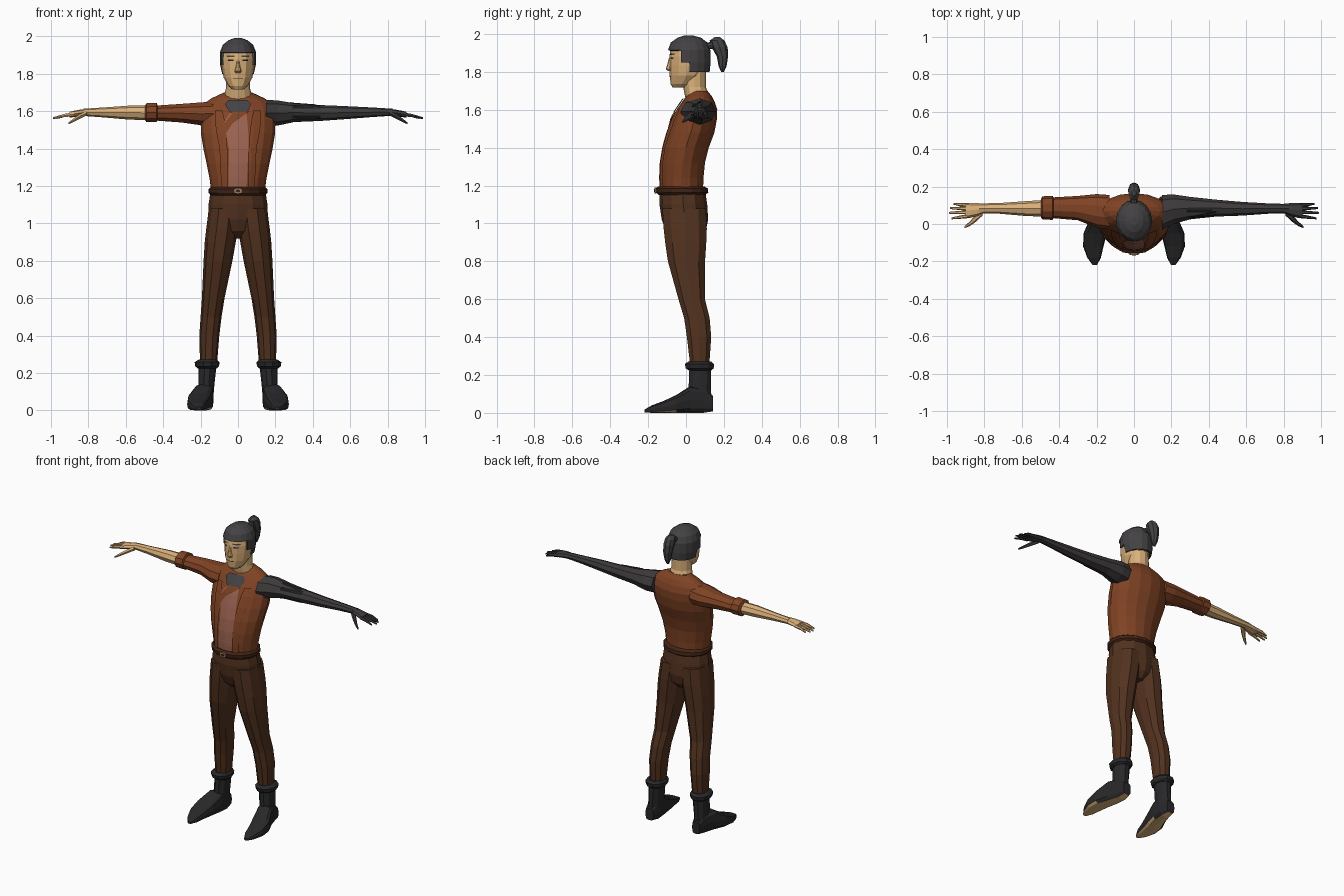
import bpy, bmesh, math
from mathutils import Vector
from mathutils.bvhtree import BVHTree


def material(name, r, g, b):
    m = bpy.data.materials.new(name)
    lin = [((c / 255 + 0.055) / 1.055) ** 2.4 for c in (r, g, b)]
    m.diffuse_color = (*lin, 1)
    return m


SKIN = material("skin", 218, 176, 122)
HAIR = material("hair_grey", 68, 66, 68)
JACKET = material("jacket_rust", 128, 67, 36)
SHIRT = material("shirt_pink_brown", 154, 98, 80)
PANTS = material("trouser_brown", 82, 50, 31)
BOOT = material("boot_black", 40, 40, 42)
ARM = material("dark_arm", 62, 58, 60)
PLATE = material("plate_black", 26, 26, 28)
BELT = material("belt_brown", 66, 36, 22)
BUCKLE = material("buckle_tan", 150, 120, 85)


def finish(name, bm, mats, mirror=False):
    me = bpy.data.meshes.new(name)
    bm.to_mesh(me)
    bm.free()
    for m in mats:
        me.materials.append(m)
    ob = bpy.data.objects.new(name, me)
    bpy.context.collection.objects.link(ob)
    if mirror:
        ob.modifiers.new("mirror", 'MIRROR')
    return ob


def tube(name, axis, rows, mat, n=12, sq=1.0, side=1, mirror=False, drop=None, paint=None):
    """Loft through rounded sections: row = (position on axis, a0, a1, b0, b1)."""
    bm = bmesh.new()
    rings = []
    for t, a0, a1, b0, b1 in rows:
        ring = []
        for i in range(n):
            w = 2 * math.pi * i / n
            c, s = round(math.cos(w), 6), round(math.sin(w), 6)
            a = (a0 + a1) / 2 + (a1 - a0) / 2 * math.copysign(abs(c) ** sq, c)
            b = (b0 + b1) / 2 + (b1 - b0) / 2 * math.copysign(abs(s) ** sq, s)
            x, y, z = {'x': (t, a, b), 'y': (a, t, b), 'z': (a, b, t)}[axis]
            ring.append(bm.verts.new((x * side, y, z)))
        rings.append(ring)
    for r, q in zip(rings, rings[1:]):
        for i in range(n):
            j = (i + 1) % n
            bm.faces.new((r[i], r[j], q[j], q[i]))
    bm.faces.new(rings[0])
    bm.faces.new(rings[-1])
    bmesh.ops.recalc_face_normals(bm, faces=bm.faces)
    bm.normal_update()
    mats = [mat]
    if paint:
        mats.append(paint[1])
        for f in bm.faces:
            f.material_index = int(paint[0](f.calc_center_median(), f.normal))
    if drop:
        gone = [f for f in bm.faces if drop(f.calc_center_median(), f.normal)]
        bmesh.ops.delete(bm, geom=gone, context='FACES')
    return finish(name, bm, mats, mirror)


def sym(rows):
    """Rows (z, half width, y0, y1) for parts centred on x = 0."""
    return [(z, -h, h, y0, y1) for z, h, y0, y1 in rows]


def panel(name, rows, mat, target, lift=0.004, top=False, cols=6, mirror=False):
    """Thin plate laid on a target: row = (v, u0, u1), rising v."""
    me = target.data
    tree = BVHTree.FromPolygons([v.co for v in me.vertices], [p.vertices for p in me.polygons])
    bm = bmesh.new()
    lines = []
    for k, (a, b) in enumerate(zip(rows, rows[1:])):
        steps = max(1, math.ceil((b[0] - a[0]) / 0.02))
        for s in range(0 if k == 0 else 1, steps + 1):
            lines.append([p + (q - p) * s / steps for p, q in zip(a, b)])
    grid, last = [], Vector((0, 0, 0))
    for v, u0, u1 in lines:
        line = []
        for i in range(cols + 1):
            u = u0 + (u1 - u0) * i / cols
            start, ray = ((u, v, 3), (0, 0, -1)) if top else ((u, -1, v), (0, 1, 0))
            hit, nor, _, _ = tree.ray_cast(Vector(start), Vector(ray))
            if hit is not None:
                last = hit + nor * lift
            line.append(bm.verts.new(last))
        grid.append(line)
    for r, q in zip(grid, grid[1:]):
        for i in range(cols):
            bm.faces.new((r[i], r[i + 1], q[i + 1], q[i]))
    return finish(name, bm, [mat], mirror)


# Jacket body
torso = tube("jacket_body", 'z', sym([
    (1.17, .143, -.135, .09), (1.24, .152, -.138, .092), (1.32, .168, -.135, .10),
    (1.40, .185, -.122, .12), (1.48, .198, -.10, .15), (1.55, .200, -.075, .163),
    (1.60, .195, -.05, .165), (1.64, .182, -.022, .152), (1.67, .14, .0, .137),
    (1.70, .075, .03, .113)]), JACKET, n=16)

# Shirt, lapels and grey chest piece laid on the body
panel("shirt_front", [(1.19, -.05, .045), (1.40, -.048, .055), (1.47, -.062, .055),
                      (1.54, -.075, .05), (1.59, -.04, .045)], SHIRT, torso)
panel("lapel", [(1.19, .052, .085), (1.40, .056, .095), (1.50, .064, .115), (1.60, .08, .12)],
      JACKET, torso, lift=.009, cols=3, mirror=True)
panel("chest_piece", [(1.555, -.003, .003), (1.60, -.05, .055), (1.635, -.07, .07),
                      (1.655, -.05, .05)], HAIR, torso, lift=.008)
panel("shirt_flap", [(1.475, -.075, -.065), (1.53, -.075, -.03), (1.585, -.03, .045),
                     (1.595, -.03, .06)], JACKET, torso, lift=.009)

# Rolled sleeve on one side, bare forearm below it
tube("sleeve", 'x', [(.13, -.03, .155, 1.52, 1.655), (.20, -.02, .16, 1.522, 1.65),
                     (.30, .02, .15, 1.537, 1.642), (.44, .032, .142, 1.548, 1.632)],
     JACKET, n=10, side=-1)
tube("sleeve_cuff", 'x', [(.43, .03, .14, 1.55, 1.632), (.435, .022, .15, 1.54, 1.647),
                          (.49, .025, .148, 1.54, 1.645), (.497, .035, .135, 1.55, 1.632)],
     JACKET, n=10, side=-1)
tube("bare_forearm", 'x', [(.45, .038, .13, 1.552, 1.63), (.58, .043, .122, 1.555, 1.63),
                           (.72, .055, .112, 1.567, 1.62), (.83, .058, .11, 1.575, 1.613)],
     SKIN, n=8, side=-1)

# Dark arm on the other side with inset-looking plates
arm = tube("dark_arm", 'x', [(.15, -.03, .155, 1.52, 1.66), (.21, .0, .158, 1.523, 1.658),
                             (.30, .025, .145, 1.542, 1.643), (.44, .04, .13, 1.548, 1.633),
                             (.58, .045, .118, 1.558, 1.627), (.72, .055, .11, 1.569, 1.62),
                             (.83, .058, .107, 1.576, 1.613)], ARM, n=8)
panel("arm_plate_upper", [(1.612, .29, .44), (1.628, .29, .44)], PLATE, arm)
panel("arm_plate_lower", [(1.562, .29, .44), (1.578, .29, .44)], PLATE, arm)
panel("arm_plate_top", [(.062, .28, .42), (.08, .28, .42)], PLATE, arm, top=True)


# Hands: palm, four fingers and a thumb
def hand(label, side, mat):
    tube(label + "_palm", 'x', [(.80, .058, .108, 1.576, 1.613), (.84, .042, .112, 1.574, 1.609),
                                (.88, .032, .113, 1.568, 1.602), (.90, .034, .111, 1.567, 1.597)],
         mat, n=8, side=side)
    for i, (y, tip_y, tip_x) in enumerate([(.10, .108, .965), (.082, .085, .985),
                                           (.063, .06, .99), (.043, .03, .975)]):
        tube(f"{label}_finger_{i + 1}", 'x',
             [(.88, y - .011, y + .011, 1.572, 1.595),
              (.93, (y + tip_y) / 2 - .009, (y + tip_y) / 2 + .009, 1.567, 1.587),
              (tip_x, tip_y - .005, tip_y + .005, 1.558, 1.568)], mat, n=6, side=side)
    tube(label + "_thumb", 'x', [(.81, .045, .085, 1.575, 1.603), (.845, .012, .05, 1.558, 1.587),
                                 (.88, -.012, .012, 1.540, 1.563), (.905, -.022, -.010, 1.530, 1.542)],
         mat, n=6, side=side)


hand("bare_hand", -1, SKIN)
hand("dark_hand", 1, ARM)

# Trousers
tube("trouser_hips", 'z', sym([(.92, .04, -.06, .07), (.96, .11, -.105, .105),
                               (1.02, .160, -.128, .117), (1.10, .158, -.14, .112),
                               (1.18, .145, -.138, .10)]), PANTS)
tube("trouser_leg", 'z', [
    (.25, .112, .203, .02, .125), (.40, .10, .207, .002, .136), (.50, .088, .200, -.013, .128),
    (.60, .072, .193, -.043, .103), (.80, .03, .184, -.10, .105), (.90, .012, .178, -.115, .112),
    (.97, .0, .17, -.123, .115), (1.08, -.01, .156, -.13, .11)], PANTS, n=10, sq=.9, mirror=True)

# Belt and buckle
tube("belt", 'z', sym([(1.150, .145, -.145, .10), (1.163, .157, -.158, .118),
                       (1.184, .157, -.162, .115), (1.196, .143, -.145, .095)]), BELT, n=16)
tube("buckle", 'y', [(-.166, -.024, .024, 1.158, 1.19), (-.155, -.024, .024, 1.158, 1.19)],
     BUCKLE, n=8, sq=.6)
tube("buckle_centre", 'y', [(-.169, -.012, .012, 1.167, 1.181), (-.16, -.012, .012, 1.167, 1.181)],
     BELT, n=8, sq=.6)

# Boots with folded cuffs and pale soles
tube("boot_shaft", 'z', [(.06, .132, .215, .0, .14), (.12, .128, .212, .01, .135),
                         (.24, .115, .212, .015, .135)], BOOT, n=10, mirror=True)
tube("boot_cuff", 'z', [(.225, .112, .215, .01, .138), (.235, .102, .228, -.005, .15),
                        (.258, .098, .232, -.01, .152), (.272, .112, .21, .01, .135)],
     BOOT, n=10, mirror=True)
tube("boot_foot", 'y', [
    (-.218, .197, .222, .003, .018), (-.18, .177, .25, .0, .04), (-.12, .163, .272, .0, .062),
    (-.05, .145, .27, .0, .095), (.02, .132, .24, .0, .14), (.09, .130, .215, .0, .13),
    (.142, .145, .202, .008, .09)], BOOT, n=12, sq=.6, mirror=True,
    paint=(lambda c, n: n.z < -.7 and c.z < .02, SKIN))

# Neck and head
tube("neck", 'z', sym([(1.65, .08, .0, .12), (1.685, .074, -.008, .118), (1.72, .065, -.015, .105),
                       (1.80, .062, -.02, .105)]), SKIN)
head = tube("head", 'z', sym([
    (1.717, .03, -.07, .0), (1.735, .052, -.081, .04), (1.78, .077, -.086, .09),
    (1.83, .086, -.088, .112), (1.88, .089, -.088, .118), (1.93, .082, -.08, .105),
    (1.97, .05, -.045, .075)]), SKIN)
tube("nose", 'z', sym([(1.805, .014, -.095, -.07), (1.815, .018, -.107, -.07),
                       (1.84, .011, -.099, -.07), (1.875, .007, -.09, -.07)]), SKIN, n=8)
panel("eye", [(1.868, .025, .05), (1.876, .022, .053)], PLATE, head, lift=.002, mirror=True)
panel("eyebrow", [(1.889, .016, .055), (1.897, .018, .06)], HAIR, head, lift=.004, mirror=True)
panel("mouth", [(1.774, -.026, .026), (1.779, -.026, .026)], BELT, head, lift=.002)

# Hair cap, cut away around the face
hair = tube("hair_cap", 'z', sym([
    (1.80, .085, -.085, .125), (1.85, .096, -.095, .13), (1.915, .097, -.095, .128),
    (1.955, .081, -.08, .112), (1.98, .05, -.045, .08), (1.992, .016, -.01, .036)]),
    HAIR, n=16, drop=lambda c, n: (c.z < 1.91 and c.y < (.01 if c.z < 1.85 else -.03))
    or (n.z < -.9 and c.z < 1.85))
thick = hair.modifiers.new("thickness", 'SOLIDIFY')
thick.thickness, thick.offset = .014, -1

# Ponytail
tube("ponytail_base", 'y', [(.09, -.018, .018, 1.915, 1.95), (.13, -.018, .018, 1.92, 1.958),
                            (.16, -.024, .024, 1.925, 1.972)], HAIR, n=8)
tube("ponytail", 'z', sym([(1.80, .008, .185, .200), (1.83, .021, .172, .214),
                           (1.88, .029, .163, .222), (1.93, .033, .135, .22),
                           (1.965, .029, .125, .203), (1.983, .012, .15, .18)]), HAIR, n=8)
